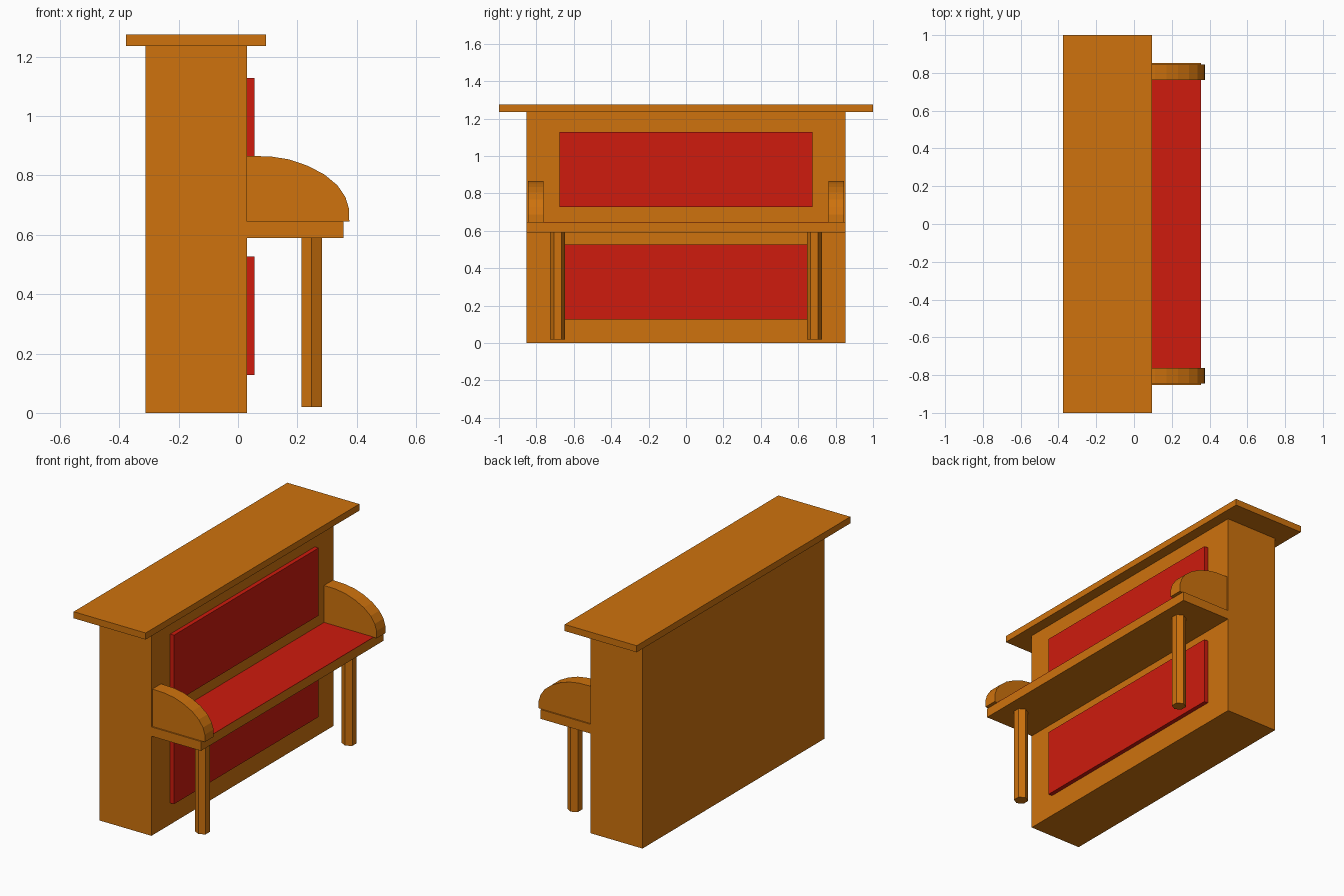
import bpy, bmesh

if "Cube" in bpy.data.objects:
    bpy.data.objects.remove(bpy.data.objects["Cube"])


def material(name, color):
    m = bpy.data.materials.new(name)
    m.diffuse_color = (*color, 1)
    m.use_nodes = True
    m.node_tree.nodes["Principled BSDF"].inputs["Base Color"].default_value = m.diffuse_color
    return m


WOOD = material("wood", (0.62, 0.17, 0.004))
RED = material("red", (0.62, 0.011, 0.004))


def finish(name, bm, mat):
    bmesh.ops.recalc_face_normals(bm, faces=bm.faces)
    mesh = bpy.data.meshes.new(name)
    bm.to_mesh(mesh)
    bm.free()
    mesh.materials.append(mat)
    obj = bpy.data.objects.new(name, mesh)
    bpy.context.collection.objects.link(obj)
    return obj


def box(name, x, half_y, z, mat):
    """Box spanning x and z ranges, symmetric in y."""
    bm = bmesh.new()
    bmesh.ops.create_cube(bm, size=1)
    for v in bm.verts:
        v.co = (x[v.co.x > 0], half_y * (1 if v.co.y > 0 else -1), z[v.co.z > 0])
    return finish(name, bm, mat)


# Case and lid
box("case", (-0.312, 0.03), 0.853, (0, 1.236), WOOD)
box("lid", (-0.377, 0.095), 1.0, (1.236, 1.275), WOOD)

# Raised red panels on the case
box("upper_panel", (0.03, 0.055), 0.677, (0.727, 1.128), RED)
box("lower_panel", (0.03, 0.055), 0.677, (0.127, 0.527), RED)

# Keyboard shelf with its red top between the arms
box("key_shelf", (0.03, 0.355), 0.853, (0.59, 0.645), WOOD)
box("key_cover", (0.03, 0.355), 0.764, (0.644, 0.647), RED)

# Rounded side arm outline (x, z)
ARM = [(0.03, 0.645), (0.375, 0.645), (0.374, 0.688), (0.362, 0.727),
       (0.335, 0.767), (0.29, 0.804), (0.234, 0.833), (0.173, 0.854),
       (0.11, 0.864), (0.03, 0.866)]

for side, label in ((-1, "left"), (1, "right")):
    # Arm: outline extruded across its thickness
    bm = bmesh.new()
    face = bm.faces.new([bm.verts.new((x, side * 0.763, z)) for x, z in ARM])
    ext = bmesh.ops.extrude_face_region(bm, geom=[face], use_keep_orig=True)
    moved = [g for g in ext["geom"] if isinstance(g, bmesh.types.BMVert)]
    bmesh.ops.translate(bm, verts=moved, vec=(0, side * 0.082, 0))
    finish(label + "_arm", bm, WOOD)

    # Six-sided leg under the shelf
    bm = bmesh.new()
    bmesh.ops.create_cone(bm, cap_ends=True, segments=6, radius1=0.04,
                          radius2=0.04, depth=0.57)
    leg = finish(label + "_leg", bm, WOOD)
    # Corners point along y
    ys = max(v.co.y for v in leg.data.vertices)
    leg.rotation_euler.z = 0 if ys > 0.039 else 1.5707963
    leg.location = (0.248, side * 0.686, 0.305)
